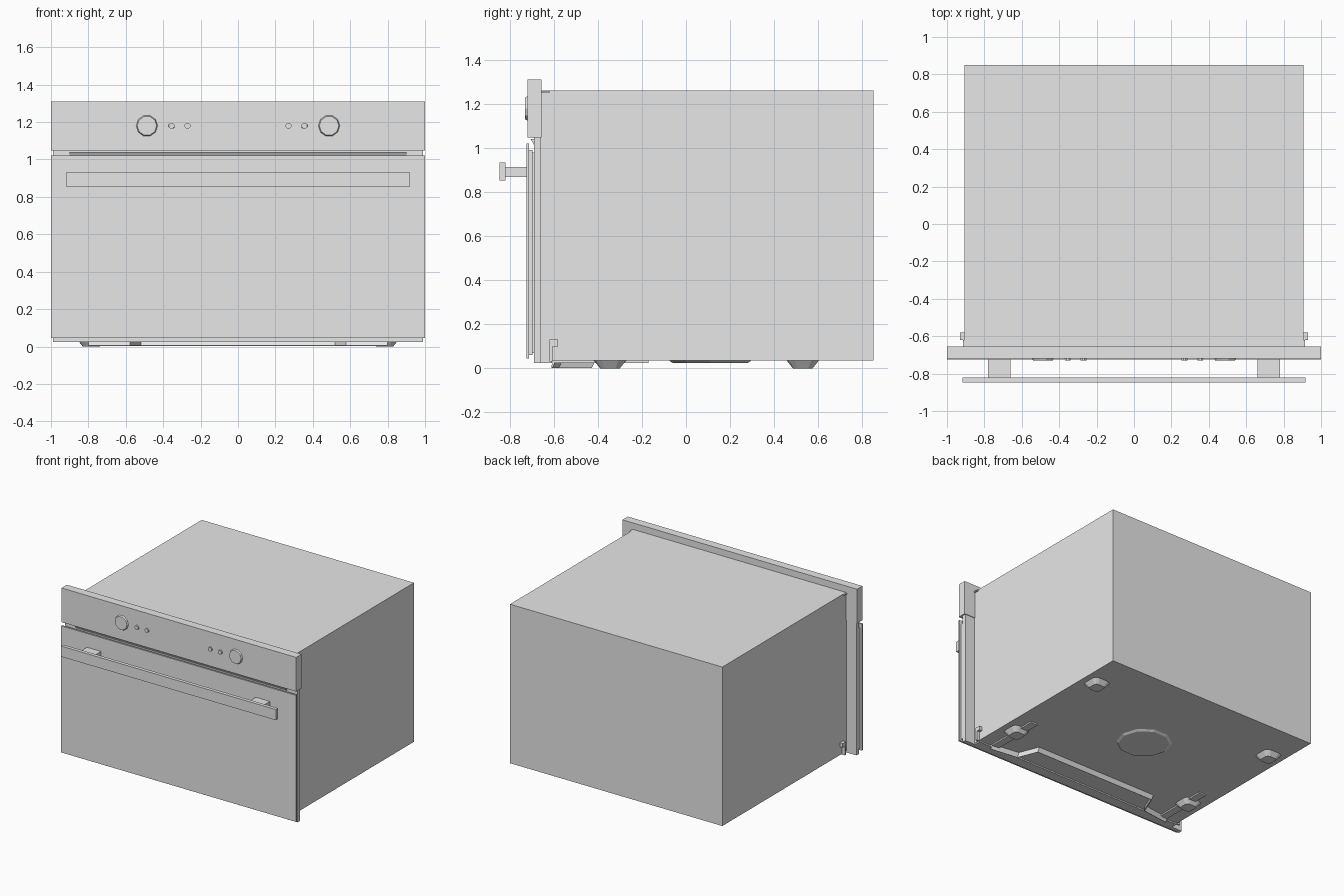
import bpy, bmesh, math
from mathutils import Matrix

old = bpy.data.objects.get("Cube")
if old:
    bpy.data.objects.remove(old, do_unlink=True)

grey = bpy.data.materials.new("plain grey")
grey.use_nodes = True
GREY = (0.8, 0.8, 0.8, 1)
grey.diffuse_color = GREY
grey.node_tree.nodes["Principled BSDF"].inputs["Base Color"].default_value = GREY


def finish(name, bm):
    bmesh.ops.recalc_face_normals(bm, faces=bm.faces)
    mesh = bpy.data.meshes.new(name)
    bm.to_mesh(mesh)
    bm.free()
    mesh.materials.append(grey)
    ob = bpy.data.objects.new(name, mesh)
    bpy.context.collection.objects.link(ob)
    return ob


def box(name, x, y, z):
    """Box from (low, high) ranges."""
    bm = bmesh.new()
    size = [r[1] - r[0] for r in (x, y, z)]
    mid = [(r[0] + r[1]) / 2 for r in (x, y, z)]
    bmesh.ops.create_cube(bm, size=1, matrix=Matrix.Translation(mid) @ Matrix.Diagonal((*size, 1)))
    return finish(name, bm)


def pair(name, x, y, z):
    """Mirrored boxes on both sides."""
    box(name + "_left", x, y, z)
    box(name + "_right", (-x[1], -x[0]), y, z)


def disc(name, centre, r1, r2, depth, sides, tilt):
    """Tapered disc: r1 at the low end, r2 at the high end of its axis."""
    bm = bmesh.new()
    bmesh.ops.create_cone(bm, cap_ends=True, segments=sides, radius1=r1, radius2=r2, depth=depth,
                          matrix=Matrix.Translation(centre) @ Matrix.Rotation(tilt, 4, "X")
                          @ Matrix.Rotation(math.pi / sides, 4, "Z"))
    return finish(name, bm)


def prism(name, points, offset):
    """Polygon extruded along an offset."""
    bm = bmesh.new()
    face = bm.faces.new([bm.verts.new(p) for p in points])
    top = bmesh.ops.extrude_face_region(bm, geom=[face])["geom"]
    bmesh.ops.translate(bm, vec=offset, verts=[v for v in top if isinstance(v, bmesh.types.BMVert)])
    return finish(name, bm)


# Housing and front frame
box("housing", (-0.905, 0.905), (-0.66, 0.85), (0.035, 1.26))
box("front_frame", (-0.99, 0.99), (-0.69, -0.66), (0.025, 1.05))
box("frame_bottom_lip", (-0.9, 0.9), (-0.69, -0.61), (0.025, 0.04))
prism("vent_deflector", [(-0.9, -0.705, 1.04), (-0.9, -0.69, 1.04), (-0.9, -0.69, 1.015)], (1.8, 0, 0))
pair("top_clip", (0.9, 0.915), (-0.66, -0.62), (1.25, 1.258))

# Door with inner panes
box("door_front", (-1, 1), (-0.725, -0.712), (0.045, 1.02))
box("door_inner_pane", (-0.985, 0.985), (-0.712, -0.697), (0.06, 0.99))
box("door_seal", (-0.96, 0.96), (-0.697, -0.69), (0.07, 0.98))

# Handle
box("handle_bar", (-0.917, 0.917), (-0.847, -0.82), (0.852, 0.934))
pair("handle_post", (0.66, 0.78), (-0.82, -0.725), (0.868, 0.914))

# Control panel, knobs and buttons
box("control_panel", (-1, 1), (-0.72, -0.655), (1.047, 1.31))
for side, label in ((1, "left"), (-1, "right")):
    disc("knob_" + label, (side * 0.487, -0.725, 1.18), 0.058, 0.052, 0.012, 10, math.pi / 2)
    for i, x in enumerate((0.355, 0.27)):
        disc(f"button_{label}_{i}", (side * x, -0.724, 1.18), 0.017, 0.016, 0.012, 8, math.pi / 2)

# Hinge hooks beside the housing
pair("hinge_stem", (0.9, 0.93), (-0.62, -0.605), (0.03, 0.13))
pair("hinge_hook", (0.9, 0.93), (-0.605, -0.58), (0.1, 0.13))

# Underside: feet, fixing strips, round cover
for x in (-0.785, 0.785):
    for y in (-0.345, 0.53):
        bm = bmesh.new()
        bmesh.ops.create_cube(bm, size=1, matrix=Matrix.Translation((x, y, 0.019))
                              @ Matrix.Diagonal((0.15, 0.15, 0.038, 1)))
        upright = [e for e in bm.edges if abs(e.verts[0].co.z - e.verts[1].co.z) > 0.01]
        bmesh.ops.bevel(bm, geom=upright, offset=0.035, segments=2, profile=0.5, affect="EDGES")
        for v in bm.verts:
            if v.co.z < 0.01:
                v.co.x = x + (v.co.x - x) * 0.6
                v.co.y = y + (v.co.y - y) * 0.6
        finish("foot", bm)
pair("fixing_strip", (0.74, 0.8), (-0.61, -0.17), (0.025, 0.037))
disc("bottom_cover", (0, 0.11, 0.031), 0.18, 0.2, 0.012, 10, 0)

# Stepped air guide under the front edge
half = [(0.8, -0.61), (0.58, -0.58), (0.52, -0.43)]
path = half + [(-x, y) for x, y in reversed(half)]
bm = bmesh.new()
low = [bm.verts.new((x, y, 0.003)) for x, y in path]
high = [bm.verts.new((x, y + 0.015, 0.037)) for x, y in path]
for i in range(len(path) - 1):
    bm.faces.new((low[i], low[i + 1], high[i + 1], high[i]))
guide = finish("air_guide", bm)
solid = guide.modifiers.new("thickness", "SOLIDIFY")
solid.thickness = 0.008
solid.offset = 0
